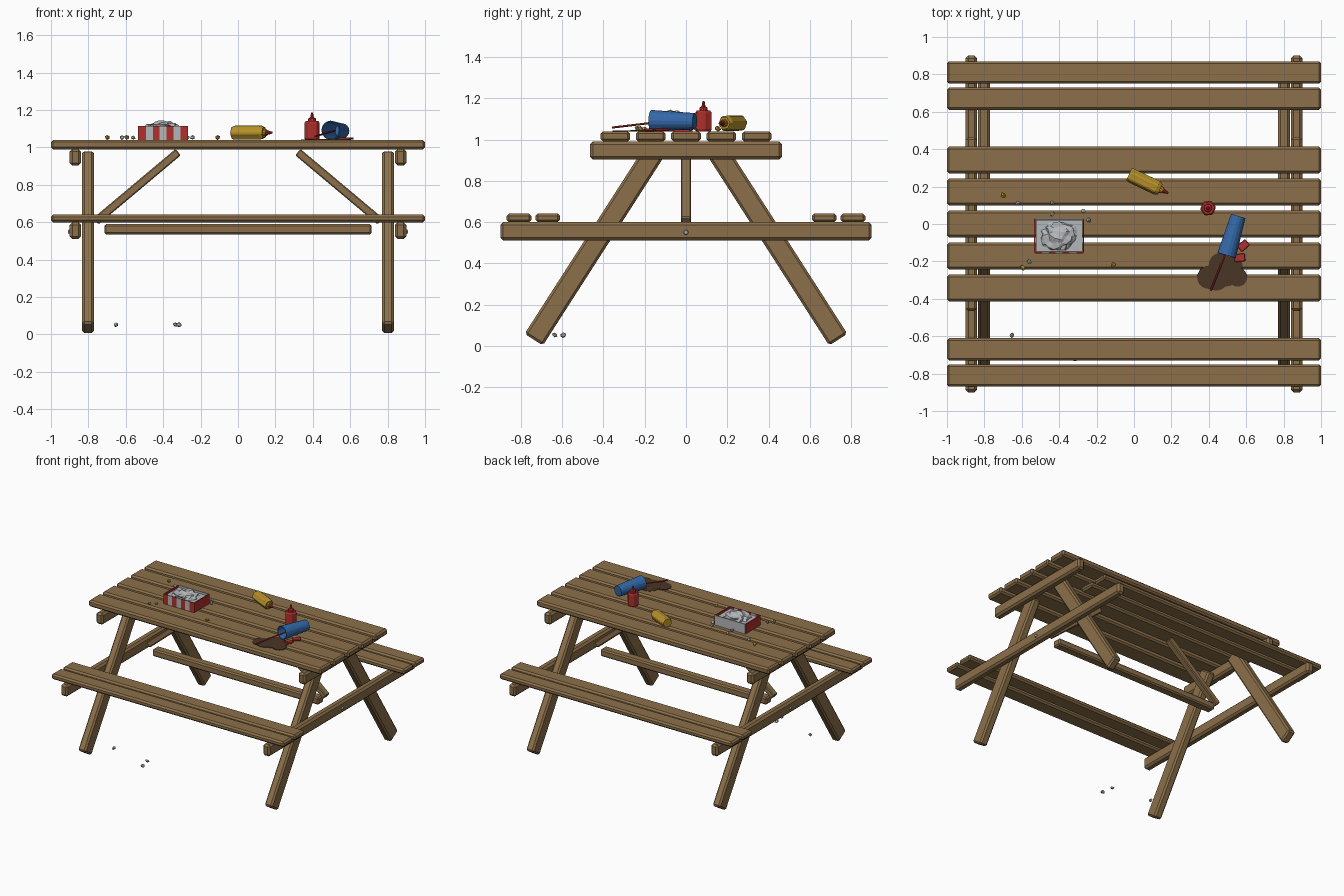
import bpy, bmesh, math, random
from mathutils import Vector, Matrix

random.seed(4)
cube = bpy.data.objects.get("Cube")
if cube:
    bpy.data.objects.remove(cube)


def material(name, hexcode):
    rgb = [int(hexcode[i:i + 2], 16) / 255 for i in (0, 2, 4)]
    lin = [((c + 0.055) / 1.055) ** 2.4 for c in rgb] + [1]
    m = bpy.data.materials.new(name)
    m.use_nodes = True
    m.diffuse_color = lin
    m.node_tree.nodes["Principled BSDF"].inputs["Base Color"].default_value = lin
    return m


WOOD = material("wood", "8c704a")
RED = material("red", "b0302c")
BLUE = material("blue", "3468a8")
YELLOW = material("mustard yellow", "b8922a")
FOIL = material("foil grey", "b4b7ba")
COLA = material("spill brown", "4a3626")


def finish(name, bm, mat):
    bmesh.ops.recalc_face_normals(bm, faces=bm.faces)
    me = bpy.data.meshes.new(name)
    bm.to_mesh(me)
    bm.free()
    me.materials.append(mat)
    ob = bpy.data.objects.new(name, me)
    bpy.context.collection.objects.link(ob)
    return ob


def box(name, center, size, mat=WOOD, rot=None, bevel=0.0):
    bm = bmesh.new()
    bmesh.ops.create_cube(bm, size=1, matrix=Matrix.Diagonal((*size, 1)))
    if bevel:
        bmesh.ops.bevel(bm, geom=bm.edges[:], offset=bevel, segments=1, affect='EDGES')
    mat4 = Matrix.Translation(center) @ (rot or Matrix()).to_4x4()
    bmesh.ops.transform(bm, matrix=mat4, verts=bm.verts)
    return finish(name, bm, mat)


def lathe(name, profile, sides, base, axis, mat, rib=0.0):
    """Stack rings of (radius, height) along an axis; ribs alternate the radius."""
    bm = bmesh.new()
    rings = []
    for r, h in profile:
        ring = []
        for i in range(sides):
            a = math.tau * i / sides
            rr = r * (1 - rib * (i // 2 % 2))
            ring.append(bm.verts.new((rr * math.cos(a), rr * math.sin(a), h)))
        rings.append(ring)
    for lo, hi in zip(rings, rings[1:]):
        for i in range(sides):
            j = (i + 1) % sides
            bm.faces.new((lo[i], lo[j], hi[j], hi[i]))
    bm.faces.new(rings[0])
    bm.faces.new(rings[-1])
    rot = Vector(axis).to_track_quat('Z', 'Y').to_matrix().to_4x4()
    bmesh.ops.transform(bm, matrix=Matrix.Translation(base) @ rot, verts=bm.verts)
    return finish(name, bm, mat)


def lump(name, center, size, mat, detail=1, rough=0.3):
    bm = bmesh.new()
    bmesh.ops.create_icosphere(bm, subdivisions=detail, radius=1)
    for v in bm.verts:
        v.co *= 1 + random.uniform(-rough, rough)
    mat4 = Matrix.Translation(center) @ Matrix.Diagonal((*size, 1))
    bmesh.ops.transform(bm, matrix=mat4, verts=bm.verts)
    return finish(name, bm, mat)


# Table top and bench planks
for i in range(5):
    box("top_plank", (0, (i - 2) * 0.171, 1.015), (2, 0.143, 0.05), bevel=0.012)
for y in (-0.81, -0.67, 0.67, 0.81):
    box("bench_plank", (0, y, 0.62), (2, 0.12, 0.042), bevel=0.012)

# End frames: cross beams, splayed legs, diagonal braces and bolts
for s, side in ((-1, "right"), (1, "left")):
    box(side + "_top_beam", (s * 0.87, 0, 0.947), (0.06, 0.93, 0.088), bevel=0.014)
    box(side + "_bench_beam", (s * 0.87, 0, 0.555), (0.06, 1.8, 0.09), bevel=0.014)
    lathe(side + "_bolt", [(0.013, 0), (0.009, 0.01)], 8, (s * 0.898, 0, 0.55), (s, 0, 0), FOIL)
    for t, end in ((-1, "front"), (1, "back")):
        foot, head = Vector((s * 0.802, t * 0.738, 0.03)), Vector((s * 0.802, t * 0.143, 0.957))
        span = head - foot
        tilt = math.atan2(t * 0.595, 0.927)
        box(f"{side}_{end}_leg", (foot + head) / 2, (0.064, 0.105, span.length), WOOD,
            Matrix.Rotation(tilt, 3, 'X'), 0.012)
    box(side + "_brace", (s * 0.54, 0, 0.79), (0.575, 0.05, 0.044), WOOD,
        Matrix.Rotation(s * math.radians(40), 3, 'Y'), 0.006)
box("stretcher", (0, 0, 0.563), (1.43, 0.07, 0.056), bevel=0.01)

# Striped food tray with crumpled foil
TX, TY, TW, TD, TH = -0.4, -0.063, 0.26, 0.18, 0.075
TZ = 1.04 + TH / 2
box("tray_lining", (TX, TY, 1.07), (TW - 0.01, TD - 0.01, 0.06), FOIL)
for s in (-1, 1):
    box("tray_side", (TX + s * TW / 2, TY, TZ), (0.008, TD, TH), RED)
box("tray_back", (TX, TY + TD / 2, TZ), (TW, 0.008, TH), FOIL)
for i in range(7):
    w = TW / 7
    box("tray_stripe", (TX + (i - 3) * w, TY - TD / 2, TZ), (w, 0.008, TH), FOIL if i % 2 else RED)
lump("crumpled_foil", (TX, TY, 1.1), (0.092, 0.08, 0.04), FOIL, 3, 0.16)

# Standing sauce bottle
lathe("red_bottle", [(0.036, 0), (0.041, 0.01), (0.041, 0.09), (0.034, 0.1)], 24,
      (0.396, 0.085, 1.04), (0, 0, 1), RED, 0.08)
lathe("red_nozzle", [(0.022, 0), (0.02, 0.015), (0.01, 0.02), (0.005, 0.047)], 10,
      (0.396, 0.085, 1.14), (0, 0, 1), RED)

# Fallen sauce bottle
lie = Vector((0.9, -0.43, 0)).normalized()
base = Vector((-0.027, 0.265, 1.079))
lathe("yellow_bottle", [(0.034, 0), (0.039, 0.01), (0.039, 0.165), (0.03, 0.185)], 24,
      base, lie, YELLOW, 0.08)
lathe("yellow_nozzle", [(0.02, 0), (0.018, 0.015)], 10, base + lie * 0.184, lie, YELLOW)
lathe("red_tip", [(0.014, 0), (0.005, 0.035)], 10, base + lie * 0.198, lie, RED)

# Tipped cup, hollow at the wide end, with straw
cup_base, cup_mouth = Vector((0.557, 0.042, 1.088)), Vector((0.495, -0.168, 1.092))
axis = cup_mouth - cup_base
n = axis.length
lathe("cup", [(0.04, 0), (0.051, n), (0.046, n), (0.037, 0.01)], 16, cup_base, axis, BLUE)
tip = Vector((0.41, -0.357, 1.058))
straw = cup_base.lerp(cup_mouth, 0.6) - tip
lathe("straw", [(0.005, 0), (0.005, straw.length)], 8, tip, straw, RED)

# Spilled drink, as overlapping discs at slightly different heights
for i, (x, y, r) in enumerate([(0.465, -0.22, 0.066), (0.4, -0.285, 0.062), (0.44, -0.29, 0.066),
                               (0.49, -0.26, 0.075), (0.555, -0.285, 0.05), (0.53, -0.22, 0.05)]):
    lathe("spill", [(r, 0), (r, 0.004 + i * 0.0004)], 20, (x, y, 1.039), (0, 0, 1), COLA)

# Sauce packets
for x, y, a in ((0.585, -0.115, 40), (0.565, -0.18, 5)):
    box("sauce_packet", (x, y, 1.047), (0.058, 0.042, 0.012), RED,
        Matrix.Rotation(math.radians(a), 3, 'Z'), 0.003)

# Crumbs on the table and scraps by the ground
for x, y in ((-0.7, 0.155), (-0.597, -0.235), (-0.11, -0.22)):
    lump("crumb", (x, y, 1.054), (0.014, 0.014, 0.012), YELLOW)
for x, y in ((-0.62, 0.11), (-0.436, 0.11), (-0.436, 0.053), (-0.27, 0.07), (-0.243, 0.02), (-0.56, -0.2)):
    lump("foil_scrap", (x, y, 1.053), (0.013, 0.012, 0.012), FOIL)
for x, y in ((-0.652, -0.595), (-0.335, -0.637), (-0.315, -0.72)):
    lump("ground_scrap", (x, y, 0.052), (0.015, 0.013, 0.012), FOIL)
